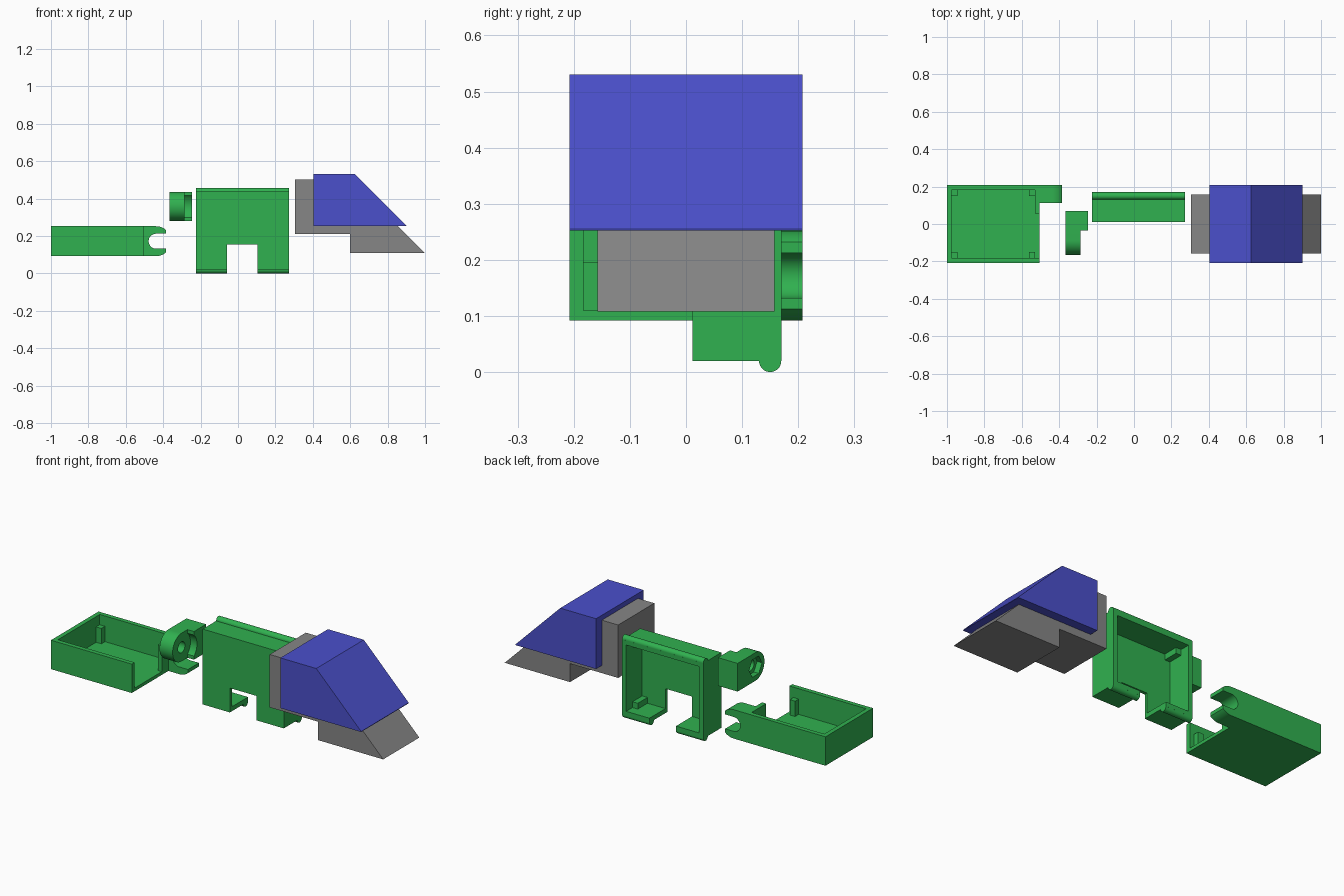
import bpy, bmesh, math
from mathutils import Vector

cube = bpy.data.objects.get("Cube")
if cube:
    bpy.data.objects.remove(cube, do_unlink=True)


def material(name, rgb):
    m = bpy.data.materials.new(name)
    m.use_nodes = True
    m.diffuse_color = (*rgb, 1)
    m.node_tree.nodes["Principled BSDF"].inputs["Base Color"].default_value = (*rgb, 1)
    return m


GREEN = material("green plastic", (0.03, 0.44, 0.08))
BLUE = material("blue plastic", (0.07, 0.08, 0.60))
GREY = material("grey plastic", (0.24, 0.24, 0.24))


def prism(name, points, axis, lo, hi, mat):
    """Extrude a 2D outline along x (points are y, z) or y (points are x, z)."""
    bm = bmesh.new()
    place = {"x": lambda a, b: Vector((lo, a, b)), "y": lambda a, b: Vector((a, lo, b))}[axis]
    face = bm.faces.new([bm.verts.new(place(a, b)) for a, b in points])
    grown = bmesh.ops.extrude_face_region(bm, geom=[face])["geom"]
    step = Vector((hi - lo, 0, 0)) if axis == "x" else Vector((0, hi - lo, 0))
    bmesh.ops.translate(bm, vec=step, verts=[g for g in grown if isinstance(g, bmesh.types.BMVert)])
    bmesh.ops.recalc_face_normals(bm, faces=bm.faces)
    mesh = bpy.data.meshes.new(name)
    bm.to_mesh(mesh)
    bm.free()
    ob = bpy.data.objects.new(name, mesh)
    bpy.context.collection.objects.link(ob)
    mesh.materials.append(mat)
    return ob


def box(name, x, y, z, mat=GREEN):
    return prism(name, [(x[0], z[0]), (x[1], z[0]), (x[1], z[1]), (x[0], z[1])], "y", *y, mat)


def arc(cx, cy, r, start, end, steps=24):
    angles = [math.radians(start + (end - start) * i / steps) for i in range(steps + 1)]
    return [(cx + r * math.cos(t), cy + r * math.sin(t)) for t in angles]


def circle(cx, cy, r, n=48):
    return arc(cx, cy, r, 0, 360 - 360 / n, n - 1)


def cut(ob, cutter):
    mod = ob.modifiers.new("cut", "BOOLEAN")
    mod.operation, mod.solver, mod.object = "DIFFERENCE", "EXACT", cutter
    graph = bpy.context.evaluated_depsgraph_get()
    mesh = bpy.data.meshes.new_from_object(ob.evaluated_get(graph))
    ob.modifiers.clear()
    ob.data = mesh
    bpy.data.objects.remove(cutter, do_unlink=True)


def smooth(ob):
    bpy.ops.object.select_all(action="DESELECT")
    ob.select_set(True)
    bpy.context.view_layer.objects.active = ob
    bpy.ops.object.shade_smooth_by_angle(angle=math.radians(30))


WALL, POST = 0.025, 0.032

# Open tray with one open end
L, R, F, B, Z0, Z1 = -1.0, -0.505, -0.208, 0.208, 0.092, 0.252
box("tray_floor", (L, R), (F, B), (Z0, Z0 + 0.018))
box("tray_end_wall", (L, L + WALL), (F, B), (Z0, Z1))
box("tray_front_wall", (L, R), (F, F + WALL), (Z0, Z1))
box("tray_back_wall", (L, R), (B - WALL, B), (Z0, Z1))
box("tray_short_wall", (R - WALL, R), (0.055, B), (Z0, Z1))
for x in (L + WALL, R - WALL - POST):
    for y in (F + WALL, B - WALL - POST):
        box("tray_corner_post", (x, x + POST), (y, y + POST), (Z0, 0.195))

# Snap hook on the back corner of the tray
hx, hz, hr, tip = -0.438, 0.172, 0.08, -0.385
a = math.degrees(math.acos((tip - hx) / hr))
outline = [(R - WALL, Z1), (R - WALL, Z0)] + arc(hx, hz, hr, -90, -a, 10) + arc(hx, hz, hr, a, 90, 10)
hook = prism("tray_hook", outline, "y", 0.112, B, GREEN)
slot = arc(hx, hz, 0.04, 90, 270) + [(-0.3, hz - 0.04), (-0.3, hz + 0.04)]
cut(hook, prism("slot_cutter", slot, "y", 0, 0.4, GREEN))
smooth(hook)

# Pivot clip: rounded plate with a bracket, hole and nut pocket
cy, cz, cr, back = -0.087, 0.358, 0.078, 0.07
clip = prism("clip_plate", arc(cy, cz, cr, 90, 270) + [(back, cz - cr), (back, cz + cr)],
             "x", -0.365, -0.285, GREEN)
cut(clip, prism("hole_cutter", circle(cy, cz, 0.03), "x", -0.5, -0.1, GREEN))
cut(clip, prism("nut_cutter", circle(cy, cz, 0.056, 6), "x", -0.5, -0.335, GREEN))
smooth(clip)
a = math.degrees(math.acos(0.052 / cr))
bracket = prism("clip_bracket", [(back, cz - cr), (back, cz + cr), (cy + 0.052, cz + cr)]
                + arc(cy, cz, cr, a, -a) + [(cy + 0.052, cz - cr)], "x", -0.285, -0.245, GREEN)
smooth(bracket)

# Upright cover, open at the back, with a doorway between two legs
L, R, F, B, Z0, Z1 = -0.225, 0.272, 0.012, 0.17, 0.02, 0.437
D0, D1, DZ = -0.058, 0.105, 0.155
face = [(L, Z0), (D0, Z0), (D0, DZ), (D1, DZ), (D1, Z0), (R, Z0), (R, Z1), (L, Z1)]
prism("cover_face", face, "y", F, F + 0.018, GREEN)
box("cover_top", (L, R), (F, B), (Z1 - WALL, Z1))
for x in (L, R - WALL):
    box("cover_side", (x, x + WALL), (F, B), (Z0, Z1))
for x in (L + WALL, R - WALL - POST):
    for z in (Z0 + WALL, Z1 - WALL - POST):
        box("cover_corner_post", (x, x + POST), (F, 0.115), (z, z + POST))
# Foot plates and rounded snap beads
for span in ((L, D0), (D1, R)):
    box("cover_foot", span, (F, B), (Z0, Z0 + WALL))
    smooth(prism("cover_foot_bead", circle(B - 0.02, Z0, 0.0198, 32), "x", *span, GREEN))
smooth(prism("cover_top_bead", circle(B - 0.02, Z1, 0.0198, 32), "x", L, R, GREEN))

# Sloped cab core and its wider blue shell
core = [(0.305, 0.21), (0.6, 0.21), (0.6, 0.108), (1.0, 0.108), (0.605, 0.503), (0.305, 0.503)]
prism("cab_core", core, "y", -0.158, 0.158, GREY)
shell = [(0.405, 0.252), (0.9, 0.252), (0.9, 0.255), (0.625, 0.53), (0.405, 0.53)]
prism("cab_shell", shell, "y", -0.208, 0.208, BLUE)
